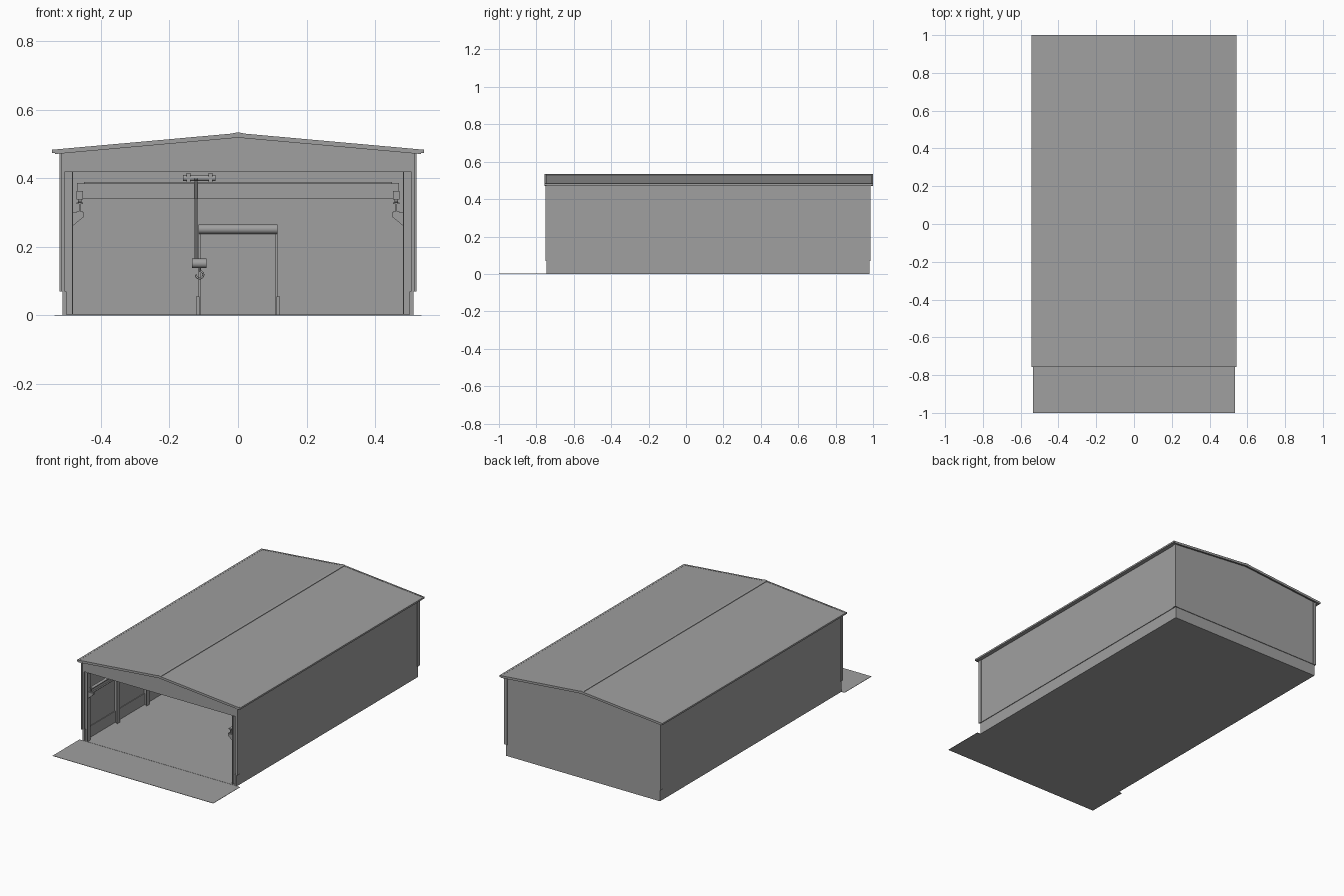
import bpy, bmesh, math
from mathutils import Vector

cube = bpy.data.objects.get("Cube")
if cube:
    bpy.data.objects.remove(cube, do_unlink=True)

grey = bpy.data.materials.new("plain grey")
grey.use_nodes = True
COLOUR = (0.35, 0.35, 0.35, 1)
grey.diffuse_color = COLOUR
for node in grey.node_tree.nodes:
    if node.type == 'BSDF_PRINCIPLED':
        node.inputs["Base Color"].default_value = COLOUR

# Main dimensions
HALF, FRONT, BACK = 0.513, -0.745, 0.98
PLINTH, EAVE, RIDGE, OPEN = 0.07, 0.476, 0.522, 0.42
MID = (FRONT + BACK) / 2
BAYS = 6


def finish(name, bm):
    bmesh.ops.recalc_face_normals(bm, faces=bm.faces)
    mesh = bpy.data.meshes.new(name)
    bm.to_mesh(mesh)
    bm.free()
    obj = bpy.data.objects.new(name, mesh)
    bpy.context.collection.objects.link(obj)
    mesh.materials.append(grey)
    return obj


def prism(name, profile, y0, y1):
    """Extrude an x-z outline along y."""
    bm = bmesh.new()
    face = bm.faces.new([bm.verts.new((x, y0, z)) for x, z in profile])
    out = bmesh.ops.extrude_face_region(bm, geom=[face])
    verts = [g for g in out["geom"] if isinstance(g, bmesh.types.BMVert)]
    bmesh.ops.translate(bm, verts=verts, vec=(0, y1 - y0, 0))
    return finish(name, bm)


def box(name, x0, x1, y0, y1, z0, z1):
    return prism(name, [(x0, z0), (x1, z0), (x1, z1), (x0, z1)], y0, y1)


def rod(name, a, b, radius, sides=12):
    a, b = Vector(a), Vector(b)
    bm = bmesh.new()
    bmesh.ops.create_cone(bm, cap_ends=True, segments=sides, radius1=radius,
                          radius2=radius, depth=(b - a).length)
    turn = (b - a).to_track_quat('Z', 'Y').to_matrix().to_4x4()
    bmesh.ops.transform(bm, matrix=turn, verts=bm.verts)
    bmesh.ops.translate(bm, verts=bm.verts, vec=(a + b) / 2)
    obj = finish(name, bm)
    for p in obj.data.polygons:
        p.use_smooth = len(p.vertices) == 4
    return obj


def roof_z(x, lift=0.0):
    """Height of the roof underside."""
    return RIDGE - (RIDGE - EAVE) * abs(x) / HALF + lift


def band(w, low, high):
    """Chevron outline that follows the roof pitch."""
    return [(-w, roof_z(w, low)), (0, roof_z(0, low)), (w, roof_z(w, low)),
            (w, roof_z(w, high)), (0, roof_z(0, high)), (-w, roof_z(w, high))]


# Floor and entrance apron
box("floor", -HALF, HALF, FRONT, BACK, 0, 0.003)
box("entrance_apron", -0.535, 0.535, -1, FRONT, 0, 0.002)

# Gable walls
box("back_plinth", -HALF, HALF, BACK - 0.012, BACK, 0, PLINTH)
prism("back_wall", [(-HALF, PLINTH), (HALF, PLINTH), (HALF, EAVE), (0, RIDGE), (-HALF, EAVE)],
      BACK - 0.008, BACK + 0.004)
prism("front_gable", [(-HALF, OPEN), (HALF, OPEN), (HALF, EAVE), (0, RIDGE), (-HALF, EAVE)],
      FRONT - 0.003, FRONT + 0.008)

# Roof sheets, rake trims and ridge cap
prism("roof", band(0.536, 0.002, 0.009), -0.754, 0.998)
for end, y in (("front", -0.756), ("back", 0.99)):
    prism(end + "_rake_trim", band(0.534, -0.003, 0.0105), y, y + 0.01)
prism("ridge_cap", band(0.014, 0.008, 0.012), -0.756, 1.0)


def i_column(name, x, y, z1):
    """Column with two flanges across the frame and a web between."""
    w, d, t = 0.031, 0.026, 0.004
    s = 1 if x > 0 else -1
    inner, outer = x - s * w / 2, x + s * w / 2
    box(name + "_inner_flange", *sorted((inner, inner + s * t)), y - d / 2, y + d / 2, 0, z1)
    box(name + "_outer_flange", *sorted((outer - s * t, outer)), y - d / 2, y + d / 2, 0, z1)
    box(name + "_web", *sorted((inner, outer)), y - t / 2, y + t / 2, 0, z1)


# Side walls, gutters, columns and crane runways
for side, s in (("left", 1), ("right", -1)):
    def span(a, b):
        return sorted((s * a, s * b))

    box(side + "_plinth", *span(HALF - 0.012, HALF), FRONT, BACK, 0, PLINTH)
    box(side + "_wall", *span(HALF - 0.008, HALF + 0.004), FRONT, BACK, PLINTH, EAVE)
    box(side + "_gutter", *span(0.531, 0.543), -0.756, 1.0, EAVE - 0.002, EAVE + 0.008)
    box(side + "_soffit", *span(HALF, 0.533), -0.754, 0.998, EAVE, EAVE + 0.003)
    # Folded corner trims
    for end, y, d in (("front", FRONT, 1), ("back", BACK, -1)):
        ys = sorted((y - d * 0.006, y + d * 0.014))
        box(f"{side}_{end}_corner_trim", *span(HALF + 0.001, HALF + 0.008), *ys, PLINTH, EAVE)
    box(side + "_back_corner_return", *span(HALF - 0.012, HALF + 0.008),
        BACK, BACK + 0.006, PLINTH, EAVE)

    for i in range(BAYS + 1):
        y = FRONT + 0.014 + i * (BACK - FRONT - 0.04) / BAYS
        i_column(f"{side}_column_{i + 1}", s * 0.4965, y, OPEN if i == 0 else EAVE)
        prism(f"{side}_bracket_{i + 1}", [(s * 0.484, 0.26), (s * 0.484, 0.3),
              (s * 0.45, 0.3), (s * 0.45, 0.288)], y - 0.008, y + 0.008)
    # Runway beam and the crane's end carriage
    box(side + "_runway_base", *span(0.452, 0.472), FRONT + 0.01, BACK - 0.03, 0.3, 0.304)
    box(side + "_runway_web", *span(0.46, 0.464), FRONT + 0.01, BACK - 0.03, 0.304, 0.325)
    box(side + "_runway_top", *span(0.452, 0.472), FRONT + 0.01, BACK - 0.03, 0.325, 0.33)
    box(side + "_end_carriage", *span(0.452, 0.471), MID - 0.1, MID + 0.1, 0.338, 0.363)
    for d in (-1, 1):
        y = MID + d * 0.075
        rod(f"{side}_carriage_wheel", (s * 0.457, y, 0.338), (s * 0.467, y, 0.338), 0.009)

# Rafters
for i in range(BAYS + 1):
    y = FRONT + 0.014 + i * (BACK - FRONT - 0.04) / BAYS
    prism(f"rafter_{i + 1}", band(0.5, -0.04, -0.001), y - 0.004, y + 0.004)

# Crane bridge
box("crane_girder", -0.47, 0.47, MID - 0.01, MID + 0.01, 0.34, 0.387)
box("girder_top_flange", -0.45, 0.45, MID - 0.018, MID + 0.018, 0.384, 0.389)
rod("hoist_drum", (-0.16, MID, 0.401), (-0.065, MID, 0.401), 0.009)
for x in (-0.145, -0.08):
    box("hoist_mount", x - 0.006, x + 0.006, MID - 0.012, MID + 0.012, 0.389, 0.416)
for x in (-0.125, -0.12):
    rod("hoist_cable", (x, MID - 0.02, 0.16), (x, MID - 0.02, 0.4), 0.0015, 6)
rod("hook_block", (-0.135, MID - 0.02, 0.152), (-0.092, MID - 0.02, 0.152), 0.014)

# Lifting hook, a bent bar
curve = bpy.data.curves.new("hook", 'CURVE')
curve.dimensions = '3D'
curve.bevel_depth = 0.003
spline = curve.splines.new('POLY')
arc = [math.radians(a) for a in range(90, -181, -30)]
path = [(-0.112, 0.14)] + [(-0.112 + 0.011 * math.cos(a), 0.119 + 0.011 * math.sin(a)) for a in arc]
spline.points.add(len(path) - 1)
for point, (x, z) in zip(spline.points, path):
    point.co = (x, MID - 0.02, z, 1)
hook = bpy.data.objects.new("hook", curve)
bpy.context.collection.objects.link(hook)
curve.materials.append(grey)

# Inner roller door with guide rails and guards
DOOR = BACK - 0.012
box("roller_door", -0.11, 0.11, DOOR - 0.006, DOOR, 0.003, 0.25)
rod("door_roller", (-0.115, DOOR - 0.014, 0.252), (0.115, DOOR - 0.014, 0.252), 0.014, 20)
for s in (-1, 1):
    xs = sorted((s * 0.108, s * 0.115))
    box("door_guide", *xs, DOOR - 0.014, DOOR, 0, 0.242)
    xs = sorted((s * 0.112, s * 0.122))
    box("door_guard", *xs, DOOR - 0.03, DOOR, 0, 0.055)
